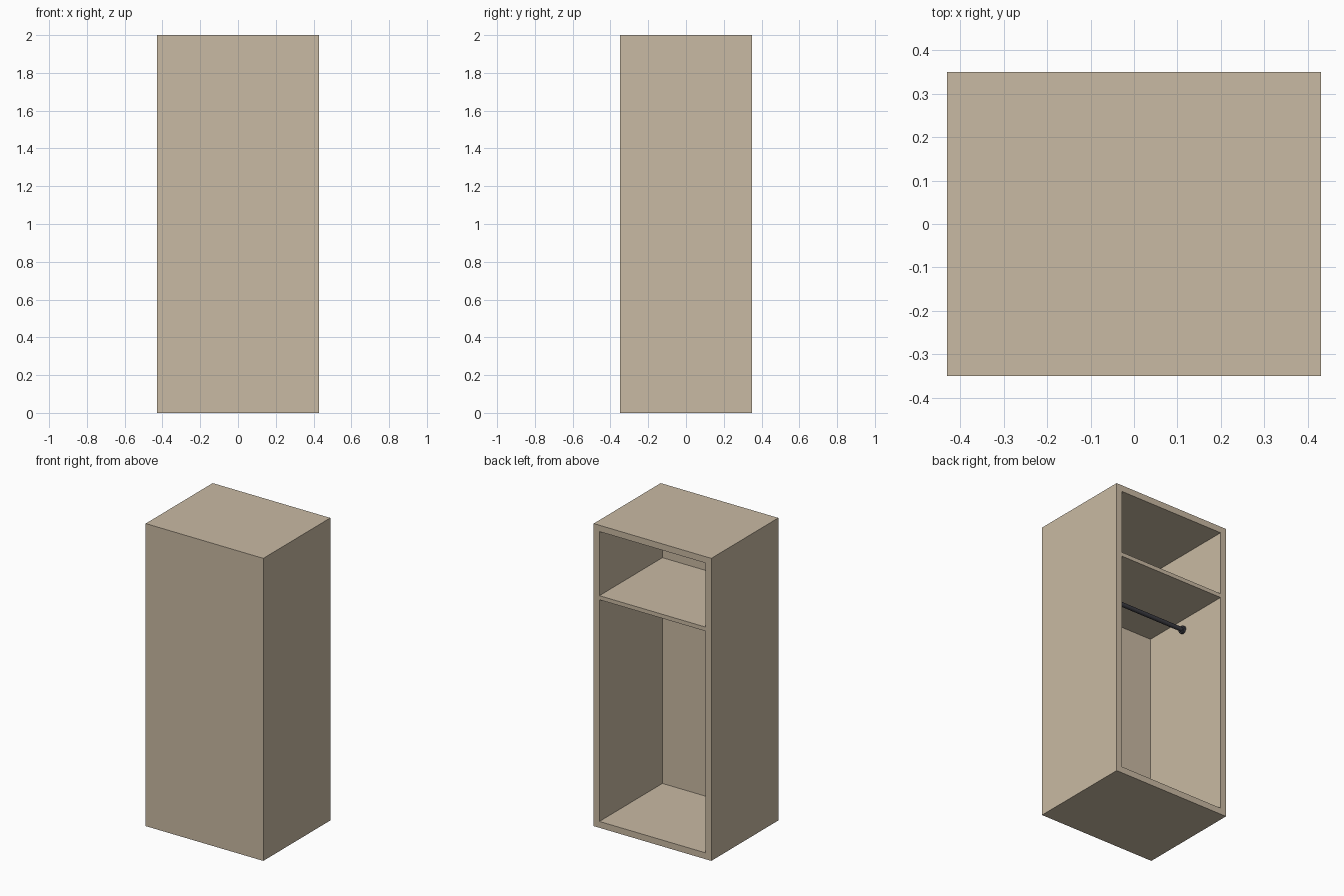
import bpy, bmesh, math
from mathutils import Matrix, Vector

if "Cube" in bpy.data.objects:
    bpy.data.objects.remove(bpy.data.objects["Cube"])

W, D, H, T = 0.86, 0.70, 2.0, 0.042   # outer size and board thickness


def material(name, rgb):
    m = bpy.data.materials.new(name)
    m.diffuse_color = (*rgb, 1.0)
    m.use_nodes = True
    m.node_tree.nodes["Principled BSDF"].inputs["Base Color"].default_value = m.diffuse_color
    return m


wood = material("beige_wood", (0.584, 0.491, 0.366))
metal = material("dark_metal", (0.045, 0.045, 0.055))


def finish(name, bm, mat):
    bmesh.ops.recalc_face_normals(bm, faces=bm.faces)
    me = bpy.data.meshes.new(name)
    bm.to_mesh(me)
    bm.free()
    me.materials.append(mat)
    ob = bpy.data.objects.new(name, me)
    bpy.context.collection.objects.link(ob)
    return ob


def box(bm, size, center):
    bmesh.ops.create_cube(bm, size=1.0, matrix=Matrix.Translation(center)
                          @ Matrix.Diagonal((*size, 1.0)))


def x_cylinder(name, radius, length, center, mat):
    bm = bmesh.new()
    bmesh.ops.create_cone(bm, cap_ends=True, segments=32, radius1=radius,
                          radius2=radius, depth=length,
                          matrix=Matrix.Translation(center)
                          @ Matrix.Rotation(math.pi / 2, 4, 'Y'))
    ob = finish(name, bm, mat)
    bpy.ops.object.select_all(action='DESELECT')
    ob.select_set(True)
    bpy.context.view_layer.objects.active = ob
    bpy.ops.object.shade_smooth_by_angle(angle=math.radians(40))
    return ob


# Cabinet shell: a box whose back face is inset and pushed in to the front panel
bm = bmesh.new()
box(bm, (W, D, H), (0, 0, H / 2))
bm.normal_update()
back = max(bm.faces, key=lambda f: f.calc_center_median().y)
bmesh.ops.inset_region(bm, faces=[back], thickness=T, use_even_offset=True)
pushed = bmesh.ops.extrude_discrete_faces(bm, faces=[back])["faces"]
bmesh.ops.translate(bm, verts=pushed[0].verts, vec=Vector((0, -(D - T), 0)))
finish("cabinet_shell", bm, wood)

# Upper shelf, flush with the open back
bm = bmesh.new()
box(bm, (W - 2 * T, D - T, 0.027), (0, T / 2, 1.521))
finish("upper_shelf", bm, wood)

# Hanging rail with a round flange at each side wall
RAIL_Z = 1.435
inner = W / 2 - T
x_cylinder("hanging_rail", 0.014, 2 * inner, (0, 0, RAIL_Z), metal)
for side, s in (("left", -1), ("right", 1)):
    x_cylinder(side + "_rail_flange", 0.025, 0.016,
               (s * (inner - 0.008), 0, RAIL_Z), metal)
